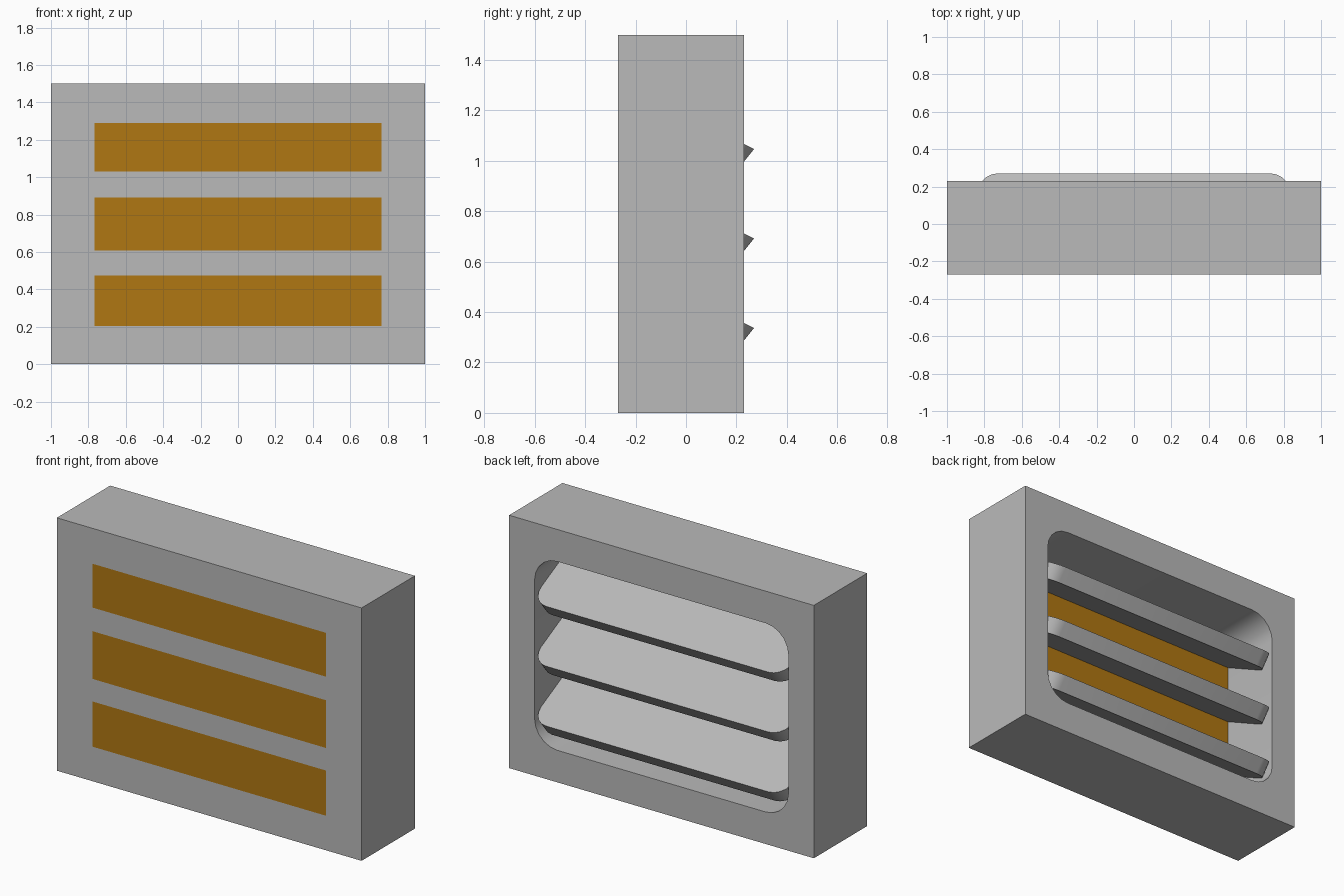
import bpy, bmesh, math
from mathutils import Vector

old = bpy.data.objects.get("Cube")
if old:
    bpy.data.objects.remove(old, do_unlink=True)


def material(name, color):
    m = bpy.data.materials.new(name)
    m.use_nodes = True
    m.diffuse_color = color
    m.node_tree.nodes["Principled BSDF"].inputs["Base Color"].default_value = color
    return m


GREY = material("grey metal", (0.49, 0.49, 0.49, 1))
AMBER = material("amber glow", (0.435, 0.185, 0.006, 1))

FRONT, BACK, FLOOR, TIP = -0.27, 0.23, -0.16, 0.27
HOLE_X, HOLE_LOW, HOLE_HIGH = 0.833, 0.19, 1.31
BAR_X = 0.767
BARS = [(0.205, 0.473), (0.607, 0.89), (1.03, 1.29)]


def arc(cx, cy, r, start, steps=5):
    """Quarter circle of 2D points, counter-clockwise from the start angle."""
    angles = [math.radians(start + 90 * i / steps) for i in range(steps + 1)]
    return [(cx + r * math.cos(a), cy + r * math.sin(a)) for a in angles]


def finish(bm, name):
    bmesh.ops.recalc_face_normals(bm, faces=bm.faces)
    mesh = bpy.data.meshes.new(name)
    bm.to_mesh(mesh)
    bm.free()
    ob = bpy.data.objects.new(name, mesh)
    bpy.context.collection.objects.link(ob)
    mesh.materials.append(GREY)
    mesh.materials.append(AMBER)
    bpy.ops.object.select_all(action='DESELECT')
    ob.select_set(True)
    bpy.context.view_layer.objects.active = ob
    bpy.ops.object.shade_smooth_by_angle(angle=math.radians(30))
    return ob


def facing_front(bm):
    return [f for f in bm.faces
            if f.normal.y < -0.9 and f.calc_center_median().y < FRONT + 0.01]


# Housing: a box whose front is cut into bars and whose back has a rounded recess
bm = bmesh.new()
bmesh.ops.create_cube(bm, size=1)
for v in bm.verts:
    v.co = Vector((v.co.x * 2, BACK if v.co.y > 0 else FRONT, 1.5 if v.co.z > 0 else 0))
bm.normal_update()

cuts = [((s * BAR_X, 0, 0), (1, 0, 0)) for s in (-1, 1)]
cuts += [((0, 0, z), (0, 0, 1)) for bar in BARS for z in bar]
for point, normal in cuts:
    faces = facing_front(bm)
    geom = set(faces)
    for f in faces:
        geom.update(f.edges, f.verts)
    bmesh.ops.bisect_plane(bm, geom=list(geom), plane_co=point, plane_no=normal)
    bm.normal_update()

for f in facing_front(bm):
    c = f.calc_center_median()
    if abs(c.x) < BAR_X and any(low < c.z < high for low, high in BARS):
        f.material_index = 1

# Recess outline on the back, walls and glowing floor
r = 0.15
x, low, high = HOLE_X - r, HOLE_LOW + r, HOLE_HIGH - r
outline = arc(x, high, r, 0) + arc(-x, high, r, 90) + arc(-x, low, r, 180) + arc(x, low, r, 270)
back = next(f for f in bm.faces if f.normal.y > 0.9)
rim = list(back.edges)
bmesh.ops.delete(bm, geom=[back], context='FACES_ONLY')
rear = [bm.verts.new((px, BACK, pz)) for px, pz in outline]
deep = [bm.verts.new((px, FLOOR, pz)) for px, pz in outline]
n = len(outline)
for i in range(n):
    j = (i + 1) % n
    bm.faces.new((rear[i], rear[j], deep[j], deep[i]))
    rim.append(bm.edges.get((rear[i], rear[j])))
bm.faces.new(deep).material_index = 1
bmesh.ops.triangle_fill(bm, use_beauty=True, use_dissolve=False, edges=rim, normal=(0, 1, 0))
finish(bm, "housing")

# Sloping slats with rounded outer corners, running from the recess floor outwards
r = 0.1
end = HOLE_X - 0.002
plan = (arc(end - r, TIP - r, r, 0) + arc(r - end, TIP - r, r, 90)
        + [(-end, FLOOR), (end, FLOOR)])
for k in range(3):
    tip_z = 0.337 + 0.355 * k
    bm = bmesh.new()
    top = bm.faces.new([bm.verts.new((px, py, tip_z + 0.5 * (TIP - py))) for px, py in plan])
    extruded = bmesh.ops.extrude_face_region(bm, geom=[top], use_keep_orig=True)
    moved = [g for g in extruded["geom"] if isinstance(g, bmesh.types.BMVert)]
    bmesh.ops.translate(bm, verts=moved, vec=(0, -0.06, -0.075))
    finish(bm, f"slat_{k + 1}")
